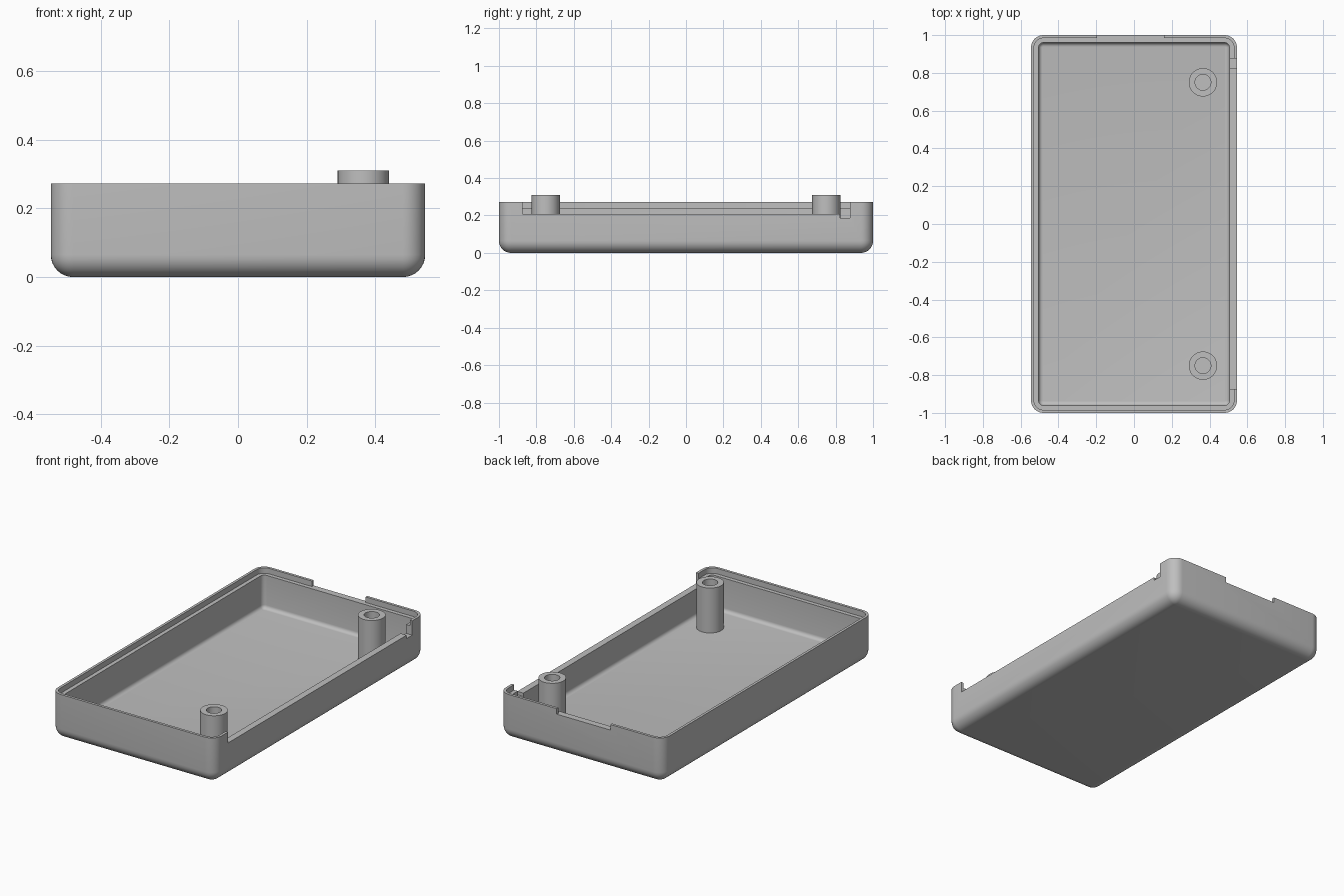
import bpy, bmesh
from math import cos, sin, pi, radians

if "Cube" in bpy.data.objects:
    bpy.data.objects.remove(bpy.data.objects["Cube"])

HALF_X, HALF_Y, TOP = 0.545, 1.0, 0.273
RADIUS, WALL, LIP, LEDGE, FLOOR = 0.065, 0.04, 0.016, 0.24, 0.04

grey = bpy.data.materials.new("plain grey")
grey.use_nodes = True
grey.diffuse_color = (0.52, 0.52, 0.52, 1)
grey.node_tree.nodes["Principled BSDF"].inputs["Base Color"].default_value = grey.diffuse_color


def make_object(name, bm):
    bmesh.ops.recalc_face_normals(bm, faces=bm.faces)
    mesh = bpy.data.meshes.new(name)
    bm.to_mesh(mesh)
    bm.free()
    mesh.materials.append(grey)
    obj = bpy.data.objects.new(name, mesh)
    bpy.context.collection.objects.link(obj)
    return obj


def activate(obj):
    bpy.ops.object.select_all(action='DESELECT')
    obj.select_set(True)
    bpy.context.view_layer.objects.active = obj


def smooth(obj):
    activate(obj)
    bpy.ops.object.shade_smooth_by_angle(angle=radians(30))


def bridge(bm, a, b):
    for i in range(len(a)):
        j = (i + 1) % len(a)
        bm.faces.new((a[i], a[j], b[j], b[i]))


def rounded_ring(bm, inset, z, steps=8):
    """Rounded rectangle, offset inward from the outer wall."""
    r = max(RADIUS - inset, 0.001)
    cx, cy = HALF_X - inset - r, HALF_Y - inset - r
    ring = []
    for q, (sx, sy) in enumerate(((1, 1), (-1, 1), (-1, -1), (1, -1))):
        for i in range(steps + 1):
            a = (q + i / steps) * pi / 2
            ring.append(bm.verts.new((sx * cx + r * cos(a), sy * cy + r * sin(a), z)))
    return ring


def box_cutter(x, y, z):
    bm = bmesh.new()
    bmesh.ops.create_cube(bm, size=1)
    for v in bm.verts:
        v.co = [lo + (c + 0.5) * (hi - lo) for c, (lo, hi) in zip(v.co, (x, y, z))]
    cutter = make_object("notch_cutter", bm)
    cutter.hide_render = True
    return cutter


# Tray shell: outside fillet, walls, stepped lip, cavity and floor fillet
profile = []
for i in range(9):
    a = i / 8 * pi / 2
    profile.append((RADIUS * (1 - sin(a)), RADIUS * (1 - cos(a))))
profile += [(0, TOP), (LIP, TOP), (LIP, LEDGE), (WALL, LEDGE)]
INNER = 0.022
for i in range(6):
    a = i / 5 * pi / 2
    profile.append((WALL + INNER * (1 - cos(a)), FLOOR + INNER * (1 - sin(a))))
bm = bmesh.new()
rings = [rounded_ring(bm, inset, z) for inset, z in profile]
for a, b in zip(rings, rings[1:]):
    bridge(bm, a, b)
bm.faces.new(rings[0])
bm.faces.new(rings[-1])
tray = make_object("tray_shell", bm)

# Notches: long side opening, deeper slot at its end, back lip gap
cutters = [
    box_cutter((0.47, 0.6), (-0.873, 0.877), (0.207, 0.4)),
    box_cutter((0.47, 0.6), (0.824, 0.877), (0.187, 0.4)),
    box_cutter((-0.197, 0.16), (0.95, 1.1), (LEDGE, 0.4)),
]
activate(tray)
for cutter in cutters:
    mod = tray.modifiers.new("notch", 'BOOLEAN')
    mod.operation, mod.solver, mod.object = 'DIFFERENCE', 'EXACT', cutter
    bpy.ops.object.modifier_apply(modifier=mod.name)
    bpy.data.objects.remove(cutter)
smooth(tray)

# Hollow screw posts
post_profile = [(0.075, 0.03), (0.075, 0.31), (0.042, 0.31), (0.042, 0.045)]
for name, y in (("front_screw_post", -0.75), ("back_screw_post", 0.75)):
    bm = bmesh.new()
    rings = [[bm.verts.new((r * cos(i * pi / 20), r * sin(i * pi / 20), z)) for i in range(40)]
             for r, z in post_profile]
    for a, b in zip(rings, rings[1:]):
        bridge(bm, a, b)
    bm.faces.new(rings[0])
    bm.faces.new(rings[-1])
    post = make_object(name, bm)
    post.location = (0.365, y, 0)
    smooth(post)
